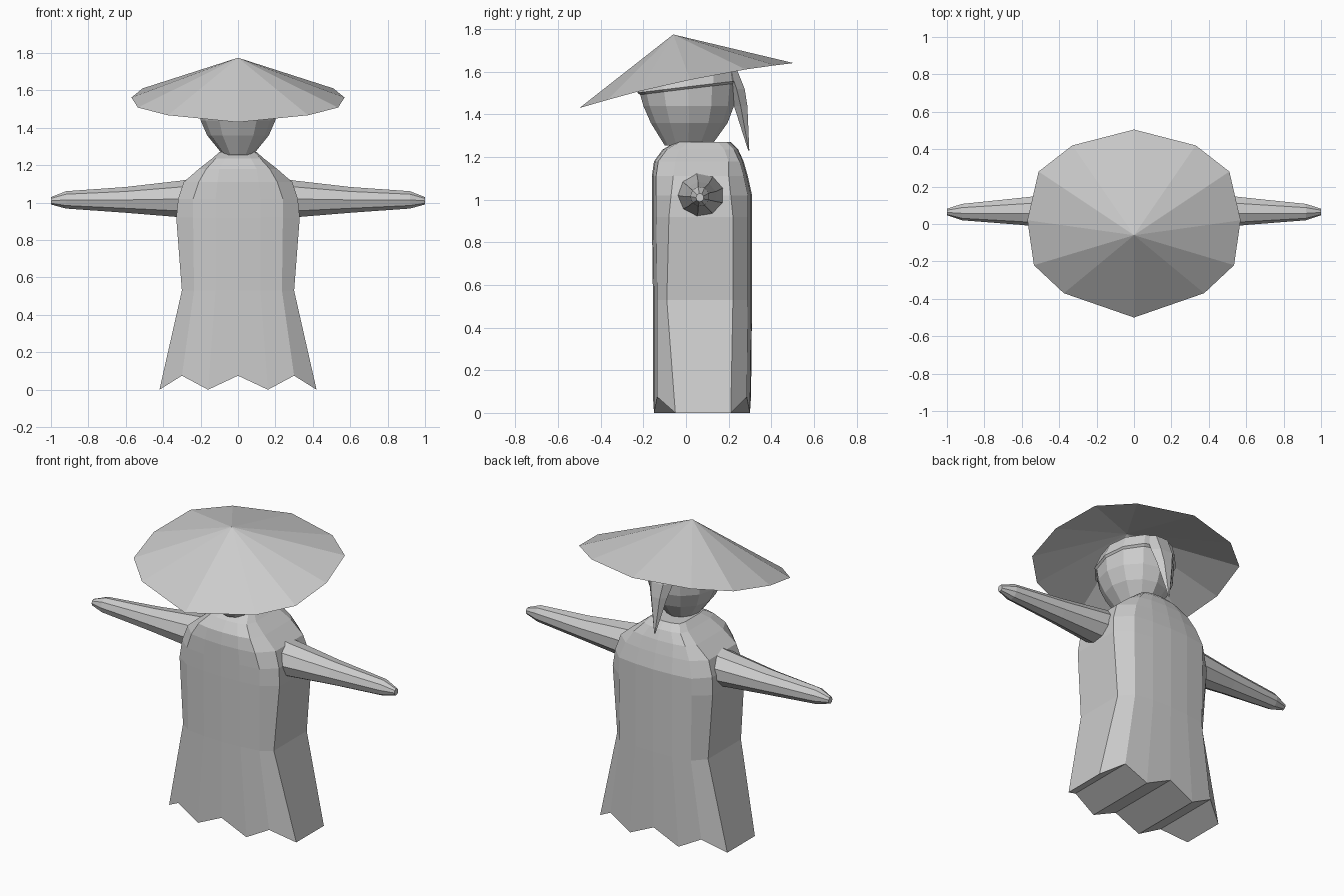
import bpy, bmesh, math

if "Cube" in bpy.data.objects:
    bpy.data.objects.remove(bpy.data.objects["Cube"])

cloth = bpy.data.materials.new("plain grey")
cloth.diffuse_color = (0.6, 0.6, 0.6, 1)
cloth.use_nodes = True
cloth.node_tree.nodes["Principled BSDF"].inputs["Base Color"].default_value = cloth.diffuse_color


def make(name, build):
    bm = bmesh.new()
    build(bm)
    bmesh.ops.recalc_face_normals(bm, faces=bm.faces)
    me = bpy.data.meshes.new(name)
    bm.to_mesh(me)
    bm.free()
    me.materials.append(cloth)
    ob = bpy.data.objects.new(name, me)
    bpy.context.collection.objects.link(ob)
    return ob


def loft(bm, rings, cap_start=True, cap_end=True):
    """Skin a list of equal-length point rings."""
    vs = [[bm.verts.new(p) for p in r] for r in rings]
    n = len(vs[0])
    for a, b in zip(vs, vs[1:]):
        for i in range(n):
            j = (i + 1) % n
            bm.faces.new((a[i], a[j], b[j], b[i]))
    if cap_start:
        bm.faces.new(vs[0])
    if cap_end:
        bm.faces.new(vs[-1])
    return vs


def mirror_ring(half):
    """Complete a half outline that starts and ends on x = 0."""
    return half + [(-x, y, z) for x, y, z in half[-2:0:-1]]


# Robe: rings of (z, inner x, panel x, side x, front y, side y, side y, back y)
ROBE = [
    (0.00, 0.16, 0.30, 0.42, -0.155, -0.05, 0.21, 0.305),
    (0.53, 0.12, 0.235, 0.30, -0.155, -0.09, 0.22, 0.31),
    (0.92, 0.12, 0.24, 0.33, -0.16, -0.08, 0.22, 0.31),
    (1.02, 0.12, 0.24, 0.32, -0.16, -0.07, 0.21, 0.31),
    (1.11, 0.11, 0.21, 0.29, -0.16, -0.06, 0.20, 0.29),
    (1.18, 0.10, 0.17, 0.21, -0.15, -0.05, 0.20, 0.27),
    (1.235, 0.07, 0.12, 0.14, -0.11, -0.03, 0.18, 0.245),
    (1.27, 0.05, 0.09, 0.10, -0.05, 0.01, 0.15, 0.21),
]


def robe(bm):
    rings = []
    for z, a, w, s, f, y1, y2, b in ROBE:
        hi = 0.075 if z == 0 else z  # zigzag hem
        rings.append(mirror_ring([
            (0, f, hi), (a, f + 0.005, z), (w, f + 0.02, hi), (s, y1, z),
            (s, y2, z), (w, b - 0.02, hi), (a, b - 0.005, z), (0, b, hi)]))
    hem = loft(bm, rings, cap_start=False)[0]
    # folded underside: strips from front hem to back hem
    front = [hem[i] for i in (11, 12, 13, 0, 1, 2, 3)]
    back = [hem[i] for i in (10, 9, 8, 7, 6, 5, 4)]
    for i in range(6):
        bm.faces.new((front[i], front[i + 1], back[i + 1], back[i]))


make("robe", robe)

# Sleeves: (x, centre y, centre z, half depth, half height)
SLEEVE = [(0.20, 0.07, 1.03, 0.11, 0.11), (0.30, 0.07, 1.02, 0.11, 0.10),
          (0.60, 0.07, 1.015, 0.075, 0.07), (0.92, 0.065, 1.015, 0.045, 0.047),
          (1.00, 0.065, 1.01, 0.018, 0.02)]


def sleeve(side):
    def build(bm):
        loft(bm, [[(side * x, cy + ry * math.cos(t), cz + rz * math.sin(t))
                   for t in [math.tau * (k + 0.5) / 9 for k in range(9)]]
                  for x, cy, cz, ry, rz in SLEEVE])
    return build


for label, side in (("left", -1), ("right", 1)):
    make(label + "_sleeve", sleeve(side))


# Head and hair cap: (z, half width, front y, back y, tilt)
HEAD = [(1.255, 0.08, -0.10, 0.12, 0.0), (1.36, 0.165, -0.165, 0.195, 0.0),
        (1.44, 0.20, -0.20, 0.225, 0.0), (1.52, 0.205, -0.215, 0.235, 0.12)]
HAIR = [(1.515, 0.20, -0.21, 0.23, 0.12), (1.53, 0.215, -0.228, 0.248, 0.12),
        (1.60, 0.19, -0.19, 0.235, 0.1), (1.66, 0.09, -0.12, 0.12, 0.05)]


def ovals(table):
    def build(bm):
        loft(bm, [[(rx * math.sin(t), (f + b) / 2 - (b - f) / 2 * math.cos(t),
                    z - k * (b - f) / 2 * math.cos(t))
                   for t in [math.tau * i / 12 for i in range(12)]]
                  for z, rx, f, b, k in table])
    return build


make("head", ovals(HEAD))
make("hair_cap", ovals(HAIR))

# Ponytail hanging behind the head: (z, inner y, outer y, half width)
TAIL = [(1.62, 0.17, 0.235, 0.08), (1.52, 0.20, 0.275, 0.08),
        (1.44, 0.225, 0.288, 0.055), (1.23, 0.292, 0.297, 0.004)]
make("ponytail", lambda bm: loft(bm, [
    [(-w, (a + b) / 2, z), (0, a, z), (w, (a + b) / 2, z), (w / 2, b, z), (-w / 2, b, z)]
    for z, a, b, w in TAIL]))

# Wide tilted straw hat, an open cone with twelve sides
RIM = [(0, -0.5), (0.375, -0.37), (0.535, -0.22), (0.57, 0.02),
       (0.51, 0.28), (0.33, 0.42), (0, 0.505)]


def hat(bm):
    ring = mirror_ring([(x, y, 1.545 + 0.21 * y + 0.04 * (x * x - y * y))
                        for x, y in RIM])
    rim = [bm.verts.new(p) for p in ring]
    tip = bm.verts.new((0, -0.06, 1.775))
    for i, v in enumerate(rim):
        bm.faces.new((v, rim[(i + 1) % len(rim)], tip))


make("hat", hat)
